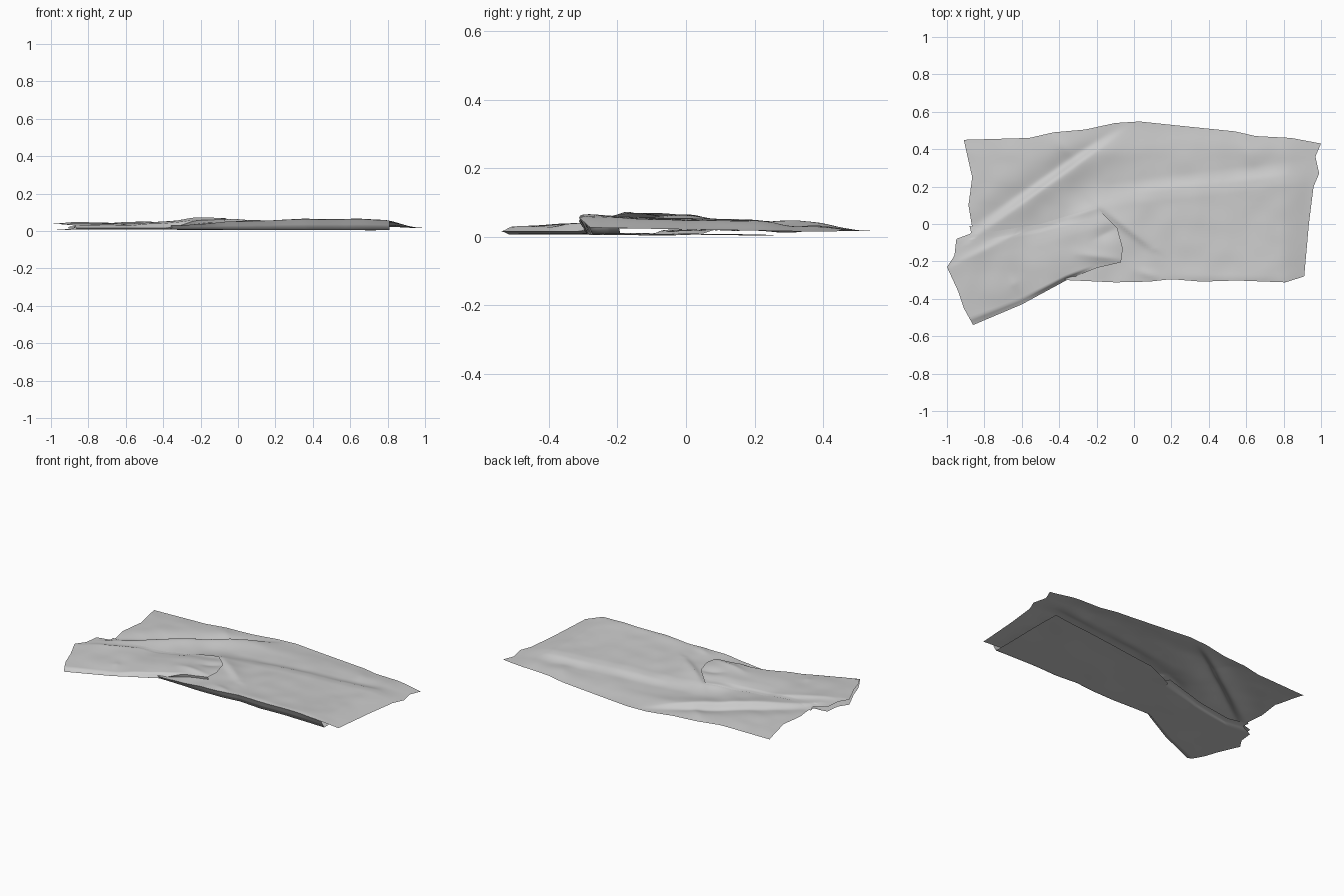
import bpy, bmesh, math
from mathutils import Vector, noise

if "Cube" in bpy.data.objects:
    bpy.data.objects.remove(bpy.data.objects["Cube"])


def along(pts, t):
    """Point at arc-length fraction t of a polyline."""
    pts = [Vector(p) for p in pts]
    lens = [(b - a).length for a, b in zip(pts, pts[1:])]
    d = t * sum(lens)
    for a, b, l in zip(pts, pts[1:], lens):
        if d <= l:
            return a.lerp(b, d / l)
        d -= l
    return pts[-1]


def sheet(name, front, back, left, right, height, nu, nv):
    """Cloth patch filling four edges (sides run front to back)."""
    bm = bmesh.new()
    c00, c10 = Vector(front[0]), Vector(front[-1])
    c01, c11 = Vector(back[0]), Vector(back[-1])
    rows = []
    for j in range(nv + 1):
        v = j / nv
        row = []
        for i in range(nu + 1):
            u = i / nu
            p = (along(front, u) * (1 - v) + along(back, u) * v
                 + along(left, v) * (1 - u) + along(right, v) * u
                 - c00 * (1 - u) * (1 - v) - c10 * u * (1 - v)
                 - c01 * (1 - u) * v - c11 * u * v)
            row.append(bm.verts.new((p.x, p.y, max(0.0, height(p.x, p.y, u, v)))))
        rows.append(row)
    for a, b in zip(rows, rows[1:]):
        for i in range(nu):
            bm.faces.new((a[i], a[i + 1], b[i + 1], b[i]))
    me = bpy.data.meshes.new(name)
    bm.to_mesh(me)
    bm.free()
    me.polygons.foreach_set("use_smooth", [True] * len(me.polygons))
    ob = bpy.data.objects.new(name, me)
    bpy.context.collection.objects.link(ob)
    return ob


def step(a, b, x):
    t = min(1, max(0, (x - a) / (b - a)))
    return t * t * (3 - 2 * t)


def crease(x, y, x0, y0, x1, y1, h, wl, wr):
    """Ridge along a segment, with separate left and right widths."""
    a, d, p = Vector((x0, y0)), Vector((x1 - x0, y1 - y0)), Vector((x, y))
    t = min(1, max(0, (p - a).dot(d) / d.length_squared))
    dist = (p - a - d * t).length
    side = d.x * (y - y0) - d.y * (x - x0)
    w = wl if side > 0 else wr
    taper = 0.35 + 0.65 * math.sin(math.pi * t)
    return h * taper * math.exp(-(dist / w) ** 1.5)


def wrinkle(x, y, s, amp, seed):
    return amp * noise.noise(Vector((x * s, y * s, seed)))


CREASES = [
    (-0.84, -0.06, -0.01, 0.53, 0.022, 0.018, 0.09),
    (-0.84, 0.00, -0.06, 0.54, -0.016, 0.06, 0.03),
    (-0.35, 0.03, -0.18, 0.09, 0.012, 0.04, 0.04),
    (-0.18, 0.09, 0.10, -0.13, 0.016, 0.05, 0.02),
    (0.02, -0.25, 0.14, -0.29, 0.010, 0.03, 0.03),
    (0.00, 0.17, 0.45, 0.22, 0.006, 0.03, 0.05),
    (0.45, 0.22, 0.81, 0.26, 0.006, 0.03, 0.04),
    (-0.45, 0.49, -0.30, 0.34, 0.008, 0.04, 0.04),
    (0.55, 0.48, 0.66, 0.30, 0.006, 0.05, 0.05),
    (0.20, -0.28, 0.80, -0.29, 0.008, 0.05, 0.05),
]


def top_height(x, y, u=0, v=0):
    fold_line = 0.16 + 0.12 * x
    z = 0.028 + 0.02 * (1 - step(fold_line - 0.06, fold_line + 0.08, y)) * step(-0.5, 0.0, x)
    z += 0.012 * math.exp(-((x - 0.5) / 0.3) ** 2 - ((y + 0.2) / 0.25) ** 2)
    z += sum(crease(x, y, *c) for c in CREASES)
    z += wrinkle(x, y, 3.5, 0.007, 1.3) + wrinkle(x, y, 9, 0.003, 4.1)
    # settle toward the back and right hems
    z -= (z - 0.016) * step(0.36, 0.54, y) * 0.9
    z -= (z - 0.014) * step(0.78, 0.98, x) * 0.9
    return z


def flap_height(x, y, u, v):
    z = 0.026 + 0.03 * step(-0.6, -0.1, x)
    z = z + (top_height(x, y) - z) * step(0.6, 1.0, v) + 0.004
    z += 0.010 * math.sin(math.pi * v) + wrinkle(x, y, 8, 0.005, 7.7)
    for c in [(-0.93, -0.20, -0.64, -0.06, 0.010, 0.02, 0.05),
              (-0.30, -0.16, -0.07, -0.19, 0.010, 0.03, 0.03),
              (-0.21, -0.08, -0.09, -0.02, -0.012, 0.04, 0.04),
              (-0.66, -0.33, -0.62, -0.31, 0.006, 0.04, 0.04)]:
        z += crease(x, y, *c)
    # rolled lower hem of the flap
    return z - (z - 0.016) * (1 - step(0.0, 0.06, v)) * (1 - step(-0.4, -0.2, x))


def under_height(x, y, u, v):
    base = 0.006 + wrinkle(x, y, 5, 0.003, 2.2)
    wall = max(0.0, 1 - v / 0.05)
    return base + (top_height(x, y) - base) * wall


def flap_under_height(x, y, u, v):
    base = 0.008 + wrinkle(x, y, 6, 0.003, 5.5) + 0.012 * step(0.8, 1, v)
    wall = max(0.0, 1 - v / 0.04)
    return base + (flap_height(x, y, u, v) - base) * wall


# Main cloth
front_fold = [(-0.36, -0.30), (-0.1, -0.312), (0.08, -0.308), (0.2, -0.295),
              (0.36, -0.308), (0.55, -0.302), (0.81, -0.312)]
back_hem = [(-0.91, 0.45), (-0.56, 0.46), (-0.43, 0.49), (-0.26, 0.505),
            (-0.1, 0.54), (0.03, 0.548), (0.2, 0.53), (0.54, 0.495),
            (0.65, 0.47), (0.84, 0.46), (1.0, 0.43)]
left_hem = [(-0.86, -0.05), (-0.885, 0.1), (-0.865, 0.25), (-0.89, 0.36), (-0.91, 0.45)]
right_hem = [(0.91, -0.28), (0.935, 0.0), (0.96, 0.2), (0.99, 0.27), (0.97, 0.36), (1.0, 0.43)]
sheet("main_cloth", [(-0.86, -0.05), (-0.6, -0.2)] + front_fold + [(0.91, -0.28)],
      back_hem, left_hem, right_hem, top_height, 130, 70)

# Layer folded beneath the front edge
sheet("folded_under_layer", front_fold,
      [(-0.2, 0.07), (0.0, 0.16), (0.4, 0.21), (0.81, 0.26)],
      [(-0.36, -0.30), (-0.2, 0.07)], [(0.81, -0.312), (0.815, 0.0), (0.81, 0.26)],
      under_height, 80, 40)

# Diagonal flap at the front left, with its folded underside
flap_edges = (
    [(-0.86, -0.54), (-0.6, -0.43), (-0.36, -0.30), (-0.2, -0.235), (-0.07, -0.205)],
    [(-0.88, -0.01), (-0.75, -0.04), (-0.5, 0.0), (-0.2, 0.09)],
    [(-0.86, -0.54), (-0.91, -0.45), (-0.94, -0.36), (-1.0, -0.23), (-0.96, -0.17),
     (-0.95, -0.08), (-0.87, -0.05), (-0.88, -0.01)],
    [(-0.07, -0.205), (-0.06, -0.13), (-0.09, -0.02), (-0.2, 0.09)])
sheet("diagonal_flap", *flap_edges, flap_height, 70, 50)
sheet("flap_underside", *flap_edges, flap_under_height, 60, 50)
